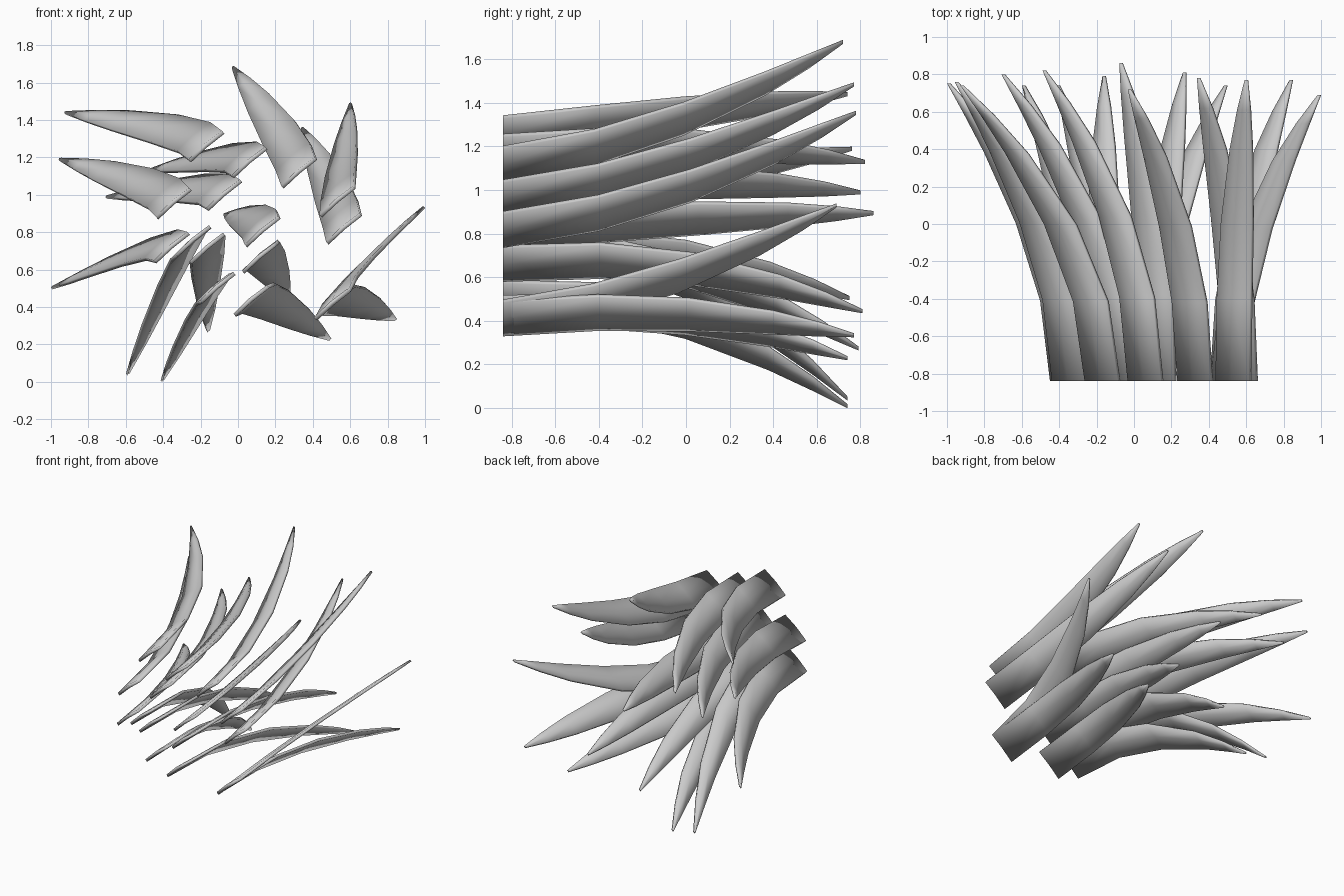
import bpy, bmesh
from mathutils import Vector

if "Cube" in bpy.data.objects:
    bpy.data.objects.remove(bpy.data.objects["Cube"])

# root centre (x, z) and tip (x, y, z) of every blade
BLADES = [
    (-.17, 1.26, -.92, .74, 1.44), (-.345, .955, -.95, .76, 1.19),
    (.06, 1.175, -.48, .82, 1.13), (-.075, 1.0, -.70, .80, .99),
    (.13, .805, -.07, .86, .895), (-.355, .72, -.99, .75, .505),
    (-.24, .755, -.59, .74, .045), (-.165, .715, -.16, .79, .275),
    (-.11, .505, -.405, .74, .01), (.115, .665, .27, .81, .445),
    (.07, .435, .49, .74, .23), (.50, .415, .84, .77, .335),
    (.505, .415, .99, .69, .93), (.565, .82, .345, .78, 1.355),
    (.53, .965, .60, .77, 1.485), (.325, 1.12, -.025, .72, 1.68),
]
ROOT_Y = -.84
ACROSS = Vector((.76, 0, .65))       # direction of the blade width
NORMAL = Vector((-.65, 0, .76))      # direction of the blade thickness
# (position along blade, width, thickness)
STATIONS = [(0, .235, .026), (.27, .235, .026), (.53, .215, .026),
            (.77, .15, .024), (.90, .085, .022), (1, .016, .014)]


def blade(i, rx, rz, tx, ty, tz):
    bm = bmesh.new()
    rings = []
    for t, w, h in STATIONS:
        f = t ** 1.9                              # bends away toward the tip
        lift = .16 * t * (1 - t)                  # slight upward arch
        c = Vector((rx + (tx - rx) * f, ROOT_Y + (ty - ROOT_Y) * t,
                    rz + (tz - rz) * f + lift))
        # thin cross-section with a shallow crown
        ring = [c + ACROSS * (u * w / 2) + NORMAL * (v * h / 2)
                for u, v in ((-1, -1), (0, -.6), (1, -1), (1, .6), (0, 1.2), (-1, .6))]
        rings.append([bm.verts.new(p) for p in ring])
    n = len(rings[0])
    for a, b in zip(rings, rings[1:]):
        for k in range(n):
            bm.faces.new((a[k], a[(k + 1) % n], b[(k + 1) % n], b[k]))
    bm.faces.new(rings[0][::-1])
    bm.faces.new(rings[-1])
    bmesh.ops.recalc_face_normals(bm, faces=bm.faces)
    for face in bm.faces:
        face.smooth = True
    me = bpy.data.meshes.new(f"blade_{i:02d}")
    bm.to_mesh(me)
    bm.free()
    bpy.context.collection.objects.link(bpy.data.objects.new(me.name, me))


for i, b in enumerate(BLADES, 1):
    blade(i, *b)
